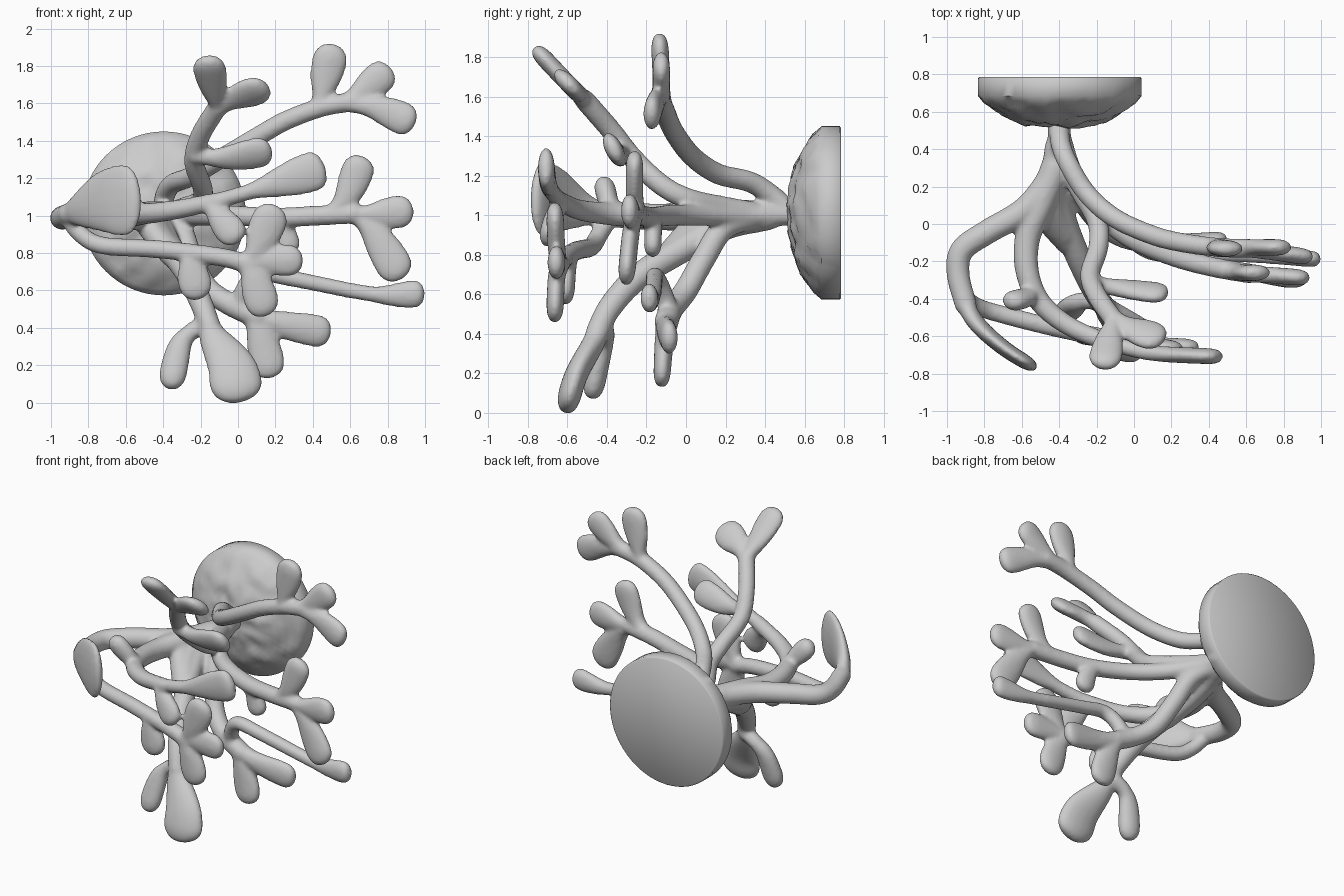
import bpy, bmesh, math
from mathutils import Vector, noise

N = 16
bm = bmesh.new()


def sweep(path, widths, thicks, normal):
    """Skin elliptical rings along a path; normal is the flat direction."""
    n = Vector(normal).normalized()
    rings = []
    for i, p in enumerate(path):
        t = (path[min(i + 1, len(path) - 1)] - path[max(i - 1, 0)]).normalized()
        side = n.cross(t)
        if side.length < 0.05:
            side = Vector((1, 0, 0)).cross(t)
        side.normalize()
        up = t.cross(side).normalized()
        rings.append([bm.verts.new(p + side * widths[i] * math.cos(2 * math.pi * k / N)
                                   + up * thicks[i] * math.sin(2 * math.pi * k / N)) for k in range(N)])
    for a, b in zip(rings, rings[1:]):
        for k in range(N):
            bm.faces.new((a[k], a[(k + 1) % N], b[(k + 1) % N], b[k]))
    bm.faces.new(rings[0][::-1])
    bm.faces.new(rings[-1])


def spline(pts, steps=8):
    p = [Vector(q) for q in pts]
    p = [2 * p[0] - p[1]] + p + [2 * p[-1] - p[-2]]
    out = []
    for i in range(1, len(p) - 2):
        a, b, c, d = p[i - 1:i + 3]
        for s in range(steps):
            t = s / steps
            out.append(0.5 * (2 * b + (c - a) * t + (2 * a - 5 * b + 4 * c - d) * t * t
                              + (3 * b - a - 3 * c + d) * t ** 3))
    return out + [p[-2]]


def ball(p, r):
    g = bmesh.ops.create_uvsphere(bm, u_segments=16, v_segments=10, radius=r)
    bmesh.ops.translate(bm, verts=g["verts"], vec=Vector(p))


def stem(pts, r0, r1, normal=(0, 0.1, 1)):
    path = spline(pts)
    r = [r0 + (r1 - r0) * i / (len(path) - 1) for i in range(len(path))]
    sweep(path, r, r, normal)
    ball(path[0], r0)
    ball(path[-1], r1)


def paddle(pts, width, normal=(0, 1, 0), thick=0.045, neck=0.045, start=0.15, blunt=0.8):
    """Flattened, rounded tip that swells from a thin neck."""
    path = spline(pts, 24)
    m = len(path) - 1
    length = sum((b - a).length for a, b in zip(path, path[1:]))
    cap = min(0.45, width * blunt / length)
    ws, ts = [], []
    for i in range(m + 1):
        s = i / m
        u = max(0, min(1, (s - start) / (1 - cap - start)))
        w = neck + (width - neck) * u * u * (3 - 2 * u)
        t = neck + (thick - neck) * u
        e = max(0.0, (s - 1 + cap) / cap)
        f = math.sqrt(max(0.004, 1 - e ** 2.4))
        ws.append(w * f)
        ts.append(t * f ** 0.8)
    sweep(path, ws, ts, normal)
    ball(path[0], neck)


# trunk root
stem([(-0.4, 0.62, 1.0), (-0.4, 0.5, 1.01), (-0.4, 0.35, 1.0)], 0.065, 0.06)

# upper right branch with three tips
stem([(-0.4, 0.5, 1.04), (-0.39, 0.42, 1.11), (-0.35, 0.32, 1.17), (-0.25, 0.16, 1.21), (-0.1, 0.03, 1.3),
      (0.1, -0.06, 1.42), (0.26, -0.1, 1.51), (0.45, -0.125, 1.58), (0.62, -0.13, 1.61)], 0.055, 0.052)
paddle([(0.43, -0.12, 1.58), (0.46, -0.125, 1.7), (0.51, -0.135, 1.92)], 0.095)
paddle([(0.56, -0.125, 1.6), (0.67, -0.125, 1.67), (0.82, -0.125, 1.79)], 0.09)
paddle([(0.56, -0.13, 1.6), (0.74, -0.15, 1.575), (0.95, -0.18, 1.49)], 0.09)

# middle right branch with three tips and a small lower bud
stem([(-0.4, 0.5, 1.0), (-0.33, 0.28, 1.0), (-0.2, 0.08, 1.0), (-0.03, -0.07, 1.0), (0.2, -0.17, 0.99),
      (0.42, -0.23, 1.0), (0.62, -0.265, 1.01)], 0.055, 0.054)
paddle([(0.48, -0.245, 1.0), (0.58, -0.26, 1.1), (0.67, -0.26, 1.32)], 0.09)
paddle([(0.62, -0.265, 1.01), (0.75, -0.275, 1.01), (0.94, -0.29, 1.03)], 0.09)
paddle([(0.62, -0.26, 1.01), (0.73, -0.28, 0.9), (0.88, -0.305, 0.66)], 0.1)
paddle([(0.18, -0.16, 0.99), (0.24, -0.165, 0.92), (0.28, -0.17, 0.79)], 0.07)

# upper branch leaning forward
stem([(-0.4, 0.42, 1.0), (-0.3, 0.2, 1.04), (-0.2, 0.02, 1.08), (-0.19, -0.12, 1.15), (-0.235, -0.27, 1.29),
      (-0.2, -0.38, 1.43), (-0.11, -0.51, 1.58)], 0.055, 0.054, (1, 0, 0.1))
lean = (0, 0.7, 0.7)
paddle([(-0.11, -0.51, 1.58), (-0.13, -0.6, 1.67), (-0.165, -0.77, 1.85)], 0.09, lean)
paddle([(-0.11, -0.5, 1.57), (-0.01, -0.56, 1.63), (0.165, -0.62, 1.69)], 0.1, lean)
paddle([(-0.23, -0.32, 1.32), (-0.06, -0.345, 1.31), (0.185, -0.375, 1.35)], 0.09, (0, 0.9, 0.45))

# left hooked branch ending in a broad triangular fan
stem([(-0.4, 0.42, 1.0), (-0.44, 0.26, 1.0), (-0.58, 0.08, 1.0), (-0.78, -0.04, 1.0), (-0.92, -0.14, 0.99),
      (-0.94, -0.27, 0.99), (-0.9, -0.43, 1.01)], 0.075, 0.06)
paddle([(-0.93, -0.36, 1.0), (-0.85, -0.52, 1.03), (-0.7, -0.66, 1.075), (-0.52, -0.775, 1.085)],
       0.195, (0.6, 0.8, 0), 0.04, 0.05, 0.05, 0.55)

# long front branch with wide tip and two buds
stem([(-0.42, 0.3, 1.0), (-0.5, 0.1, 1.0), (-0.57, -0.08, 0.99), (-0.57, -0.26, 1.0), (-0.5, -0.42, 1.01),
      (-0.34, -0.55, 1.03), (-0.1, -0.65, 1.08)], 0.08, 0.047)
paddle([(-0.14, -0.635, 1.07), (0.1, -0.69, 1.14), (0.47, -0.71, 1.26)], 0.11, (0, 1, 0), 0.043, 0.043, 0.4, 0.6)
paddle([(-0.53, -0.36, 1.01), (-0.57, -0.39, 1.06), (-0.68, -0.42, 1.18)], 0.07, (0.3, 1, 0), 0.055)
paddle([(-0.16, -0.63, 1.06), (-0.1, -0.67, 0.99), (0.01, -0.71, 0.86)], 0.085)

# low front branch that leaves the hook, three tips and a bud
stem([(-0.92, -0.38, 1.0), (-0.84, -0.44, 0.9), (-0.72, -0.48, 0.84), (-0.42, -0.555, 0.82),
      (-0.1, -0.62, 0.78), (0.06, -0.645, 0.74)], 0.046, 0.052)
paddle([(0.04, -0.64, 0.74), (0.11, -0.655, 0.84), (0.2, -0.665, 1.06)], 0.1)
paddle([(0.04, -0.64, 0.74), (0.15, -0.65, 0.76), (0.35, -0.66, 0.76)], 0.088)
paddle([(0.0, -0.635, 0.76), (0.08, -0.655, 0.68), (0.15, -0.665, 0.46)], 0.095)
paddle([(-0.28, -0.585, 0.81), (-0.25, -0.6, 0.72), (-0.21, -0.61, 0.55)], 0.092)

# lower right branch with two tips
stem([(-0.4, 0.4, 1.0), (-0.31, 0.2, 0.94), (-0.25, 0.09, 0.78), (-0.17, 0.0, 0.62), (-0.05, -0.07, 0.53),
      (0.1, -0.1, 0.46)], 0.06, 0.062)
paddle([(0.05, -0.09, 0.48), (0.23, -0.1, 0.42), (0.5, -0.08, 0.37)], 0.088, neck=0.055)
paddle([(0.07, -0.09, 0.47), (0.12, -0.11, 0.36), (0.18, -0.125, 0.13)], 0.095, neck=0.055)

# long thin arm arching off the lower right branch
stem([(0.0, -0.08, 0.5), (0.04, -0.12, 0.62), (0.12, -0.155, 0.69), (0.28, -0.16, 0.665),
      (0.6, -0.165, 0.6)], 0.05, 0.042, (0, 1, 0.1))
paddle([(0.58, -0.165, 0.603), (0.78, -0.175, 0.575), (1.0, -0.19, 0.585)], 0.075, neck=0.042, start=0.3)

# bottom front branch with large and small drops, plus the web at its root
stem([(-0.4, 0.4, 1.0), (-0.42, 0.2, 0.95), (-0.37, 0.0, 0.84), (-0.27, -0.24, 0.69), (-0.2, -0.38, 0.54),
      (-0.15, -0.45, 0.41)], 0.08, 0.058, (1, 0, 0.1))
stem([(-0.5, 0.12, 1.0), (-0.46, 0.02, 0.92), (-0.36, -0.1, 0.79)], 0.07, 0.062, (1, 0, 0.1))
stem([(-0.44, 0.2, 0.97), (-0.44, 0.07, 0.92), (-0.38, -0.05, 0.83)], 0.08, 0.07, (1, 0, 0.1))
paddle([(-0.17, -0.42, 0.47), (-0.13, -0.47, 0.35), (-0.03, -0.56, 0.18), (0.0, -0.61, 0.0)],
       0.142, (0, 1, -0.35), 0.06, 0.057, 0.1)
paddle([(-0.18, -0.41, 0.42), (-0.26, -0.41, 0.37), (-0.315, -0.43, 0.29), (-0.365, -0.48, 0.07)],
       0.075, (0.1, 1, -0.3), 0.055, 0.048, 0.35)

# fuse all branches into one smooth coral
bmesh.ops.recalc_face_normals(bm, faces=bm.faces)
mesh = bpy.data.meshes.new("coral_branches")
bm.to_mesh(mesh)
bm.free()
coral = bpy.data.objects.new("coral_branches", mesh)
bpy.context.collection.objects.link(coral)
rm = coral.modifiers.new("fuse", 'REMESH')
rm.mode = 'VOXEL'
rm.voxel_size = 0.0125
rm.use_smooth_shade = True
sm = coral.modifiers.new("soften", 'SMOOTH')
sm.factor = 0.5
sm.iterations = 10

# round base plug: flat back, straight rim, lumpy domed face
profile = [(0.0, 0.785), (0.43, 0.785), (0.438, 0.778), (0.438, 0.685)]
profile += [(0.438 * (1 - k / 14), 0.68 - 0.16 * (1 - (1 - k / 14) ** 2.7)) for k in range(1, 15)]
bm = bmesh.new()
SEG = 64
rings = []
for j, (r, y) in enumerate(profile):
    if r < 1e-6:
        rings.append([bm.verts.new((-0.397, y, 1.012))] * SEG)
        continue
    ring = []
    for k in range(SEG):
        a = 2 * math.pi * k / SEG
        v = Vector((-0.397 + r * math.cos(a), y, 1.012 + r * math.sin(a)))
        if j > 3:
            v.y += 0.022 * noise.noise(v * 11) + 0.008 * noise.noise(v * 22)
        ring.append(bm.verts.new(v))
    rings.append(ring)
for a, b in zip(rings, rings[1:]):
    for k in range(SEG):
        q = (a[k], a[(k + 1) % SEG], b[(k + 1) % SEG], b[k])
        bm.faces.new(list(dict.fromkeys(q)))
bmesh.ops.recalc_face_normals(bm, faces=bm.faces)
mesh = bpy.data.meshes.new("base_plug")
bm.to_mesh(mesh)
bm.free()
base = bpy.data.objects.new("base_plug", mesh)
bpy.context.collection.objects.link(base)
bpy.context.view_layer.objects.active = base
base.select_set(True)
bpy.ops.object.shade_smooth_by_angle(angle=math.radians(50))
